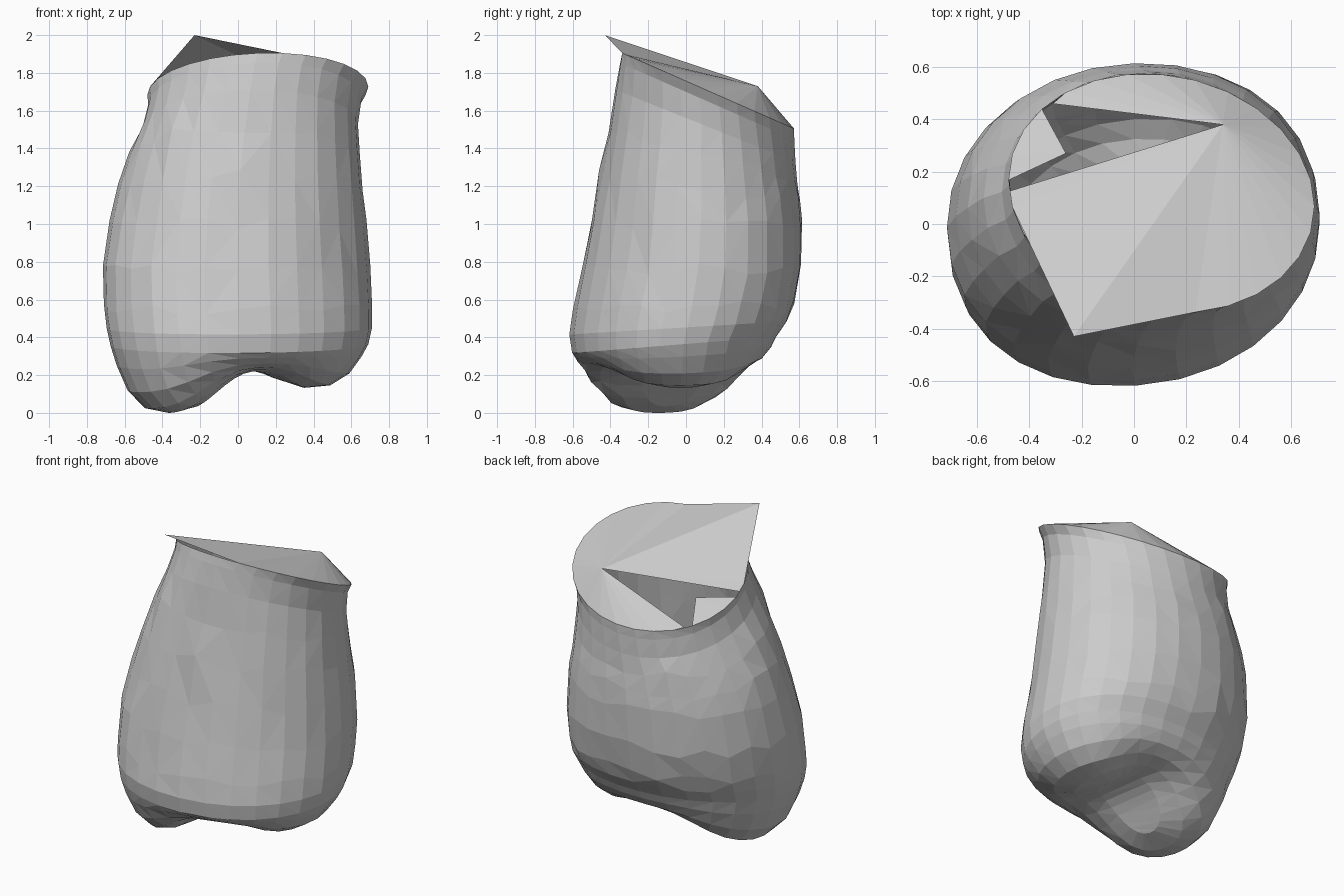
import bpy, bmesh, math, random
from mathutils import Vector

if "Cube" in bpy.data.objects:
    bpy.data.objects.remove(bpy.data.objects["Cube"])

random.seed(4)
N = 28

# z at centre, x min, x max, y min, y max, ring tilt, y skew, roundness power
ROWS = [
    (1.705, -.48, .69, -.34, .575, -.44, -.05, 1),
    (1.65, -.475, .655, -.35, .575, -.44, -.04, 1),
    (1.52, -.505, .635, -.375, .58, -.40, -.02, 1),
    (1.37, -.575, .645, -.41, .59, -.28, -.01, .98),
    (1.19, -.635, .66, -.46, .605, -.14, .01, .97),
    (1.00, -.68, .68, -.505, .615, 0, .025, .96),
    (0.76, -.715, .70, -.555, .61, 0, .04, .95),
    (0.56, -.71, .71, -.60, .575, .03, .045, .95),
    (0.45, -.695, .71, -.62, .535, .06, .05, .95),
    (0.36, -.675, .69, -.605, .48, .08, .05, .95),
]


def spow(v, p):
    return math.copysign(abs(v) ** p, v)


def ring(row, jitter=0.0):
    z, x0, x1, y0, y1, tilt, skew, p = row
    cx, cy, rx, ry = (x0 + x1) / 2, (y0 + y1) / 2, (x1 - x0) / 2, (y1 - y0) / 2
    ry = math.sqrt(ry * ry - skew * skew)
    pts = []
    for i in range(N):
        a = 2 * math.pi * i / N
        x = cx + rx * spow(math.cos(a), p)
        y = cy + ry * spow(math.sin(a), p) + skew * math.cos(a)
        dz = random.uniform(-jitter, jitter)
        pts.append(Vector((x, y, z + tilt * (y - cy) + dz)))
    return pts


def floor_height(x, y):
    # two rounded lobes hanging under a shallow base
    def lobe(cx, cy, rx, ry):
        return math.exp(-(((x - cx) / rx) ** 2 + ((y - cy) / ry) ** 2) ** 1.6)
    return .24 - .24 * lobe(-.42, -.17, .36, .48) - .11 * lobe(.44, -.02, .28, .36)


def make(name, bm):
    bmesh.ops.triangulate(bm, faces=[f for f in bm.faces if len(f.verts) > 3])
    bmesh.ops.recalc_face_normals(bm, faces=bm.faces)
    me = bpy.data.meshes.new(name)
    bm.to_mesh(me)
    bm.free()
    ob = bpy.data.objects.new(name, me)
    bpy.context.collection.objects.link(ob)


# Faceted sack wall with a slanted rim, closed by the lobed underside
bm = bmesh.new()
rings = [ring(r, .03 if 2 < k < 8 else 0) for k, r in enumerate(ROWS)]
base = rings[-1]
c = Vector((-.03, -.07, 0))
for s in (.95, .86, .72, .53, .3):
    pts = []
    for p in base:
        x, y = c.x + (p.x - c.x) * s, c.y + (p.y - c.y) * s
        f = floor_height(x, y)
        pts.append(Vector((x, y, f + (p.z - f) * s ** 8)))
    rings.append(pts)
loops = [[bm.verts.new(p) for p in r] for r in rings]
for a, b in zip(loops, loops[1:]):
    for i in range(N):
        j = (i + 1) % N
        bm.faces.new((a[i], a[j], b[j], b[i]))
bm.faces.new(loops[-1])
low = min(v.co.z for v in bm.verts)
for v in bm.verts:
    if v.co.z < .3:
        v.co.z -= low * (.3 - v.co.z) / (.3 - low)
make("sack_body", bm)

# Torn lid: a fan of flat pieces with a raised corner and an opening
bm = bmesh.new()
rim = [bm.verts.new(p) for p in rings[0]]
apex = bm.verts.new((.34, .38, 1.73))
corner = bm.verts.new((-.23, -.43, 2.0))
for i in range(22, 22 + 16):
    bm.faces.new((apex, rim[i % N], rim[(i + 1) % N]))
bm.faces.new((apex, rim[15], corner))
bm.faces.new((apex, corner, rim[22]))
# sliver beside the opening
sliver = bm.verts.new(rim[14].co.lerp(rim[15].co, .4))
bm.faces.new((apex, sliver, rim[15]))
# loose flap and inner strip at the edge of the opening
flap = bm.verts.new((-.26, .27, 1.66))
bm.faces.new((flap, rim[11], rim[12], rim[13], rim[14]))
inner = bm.verts.new((-.31, .46, 1.55))
bm.faces.new((apex, rim[10], inner))
bmesh.ops.delete(bm, geom=[v for v in bm.verts if not v.link_faces], context='VERTS')
make("torn_lid", bm)
